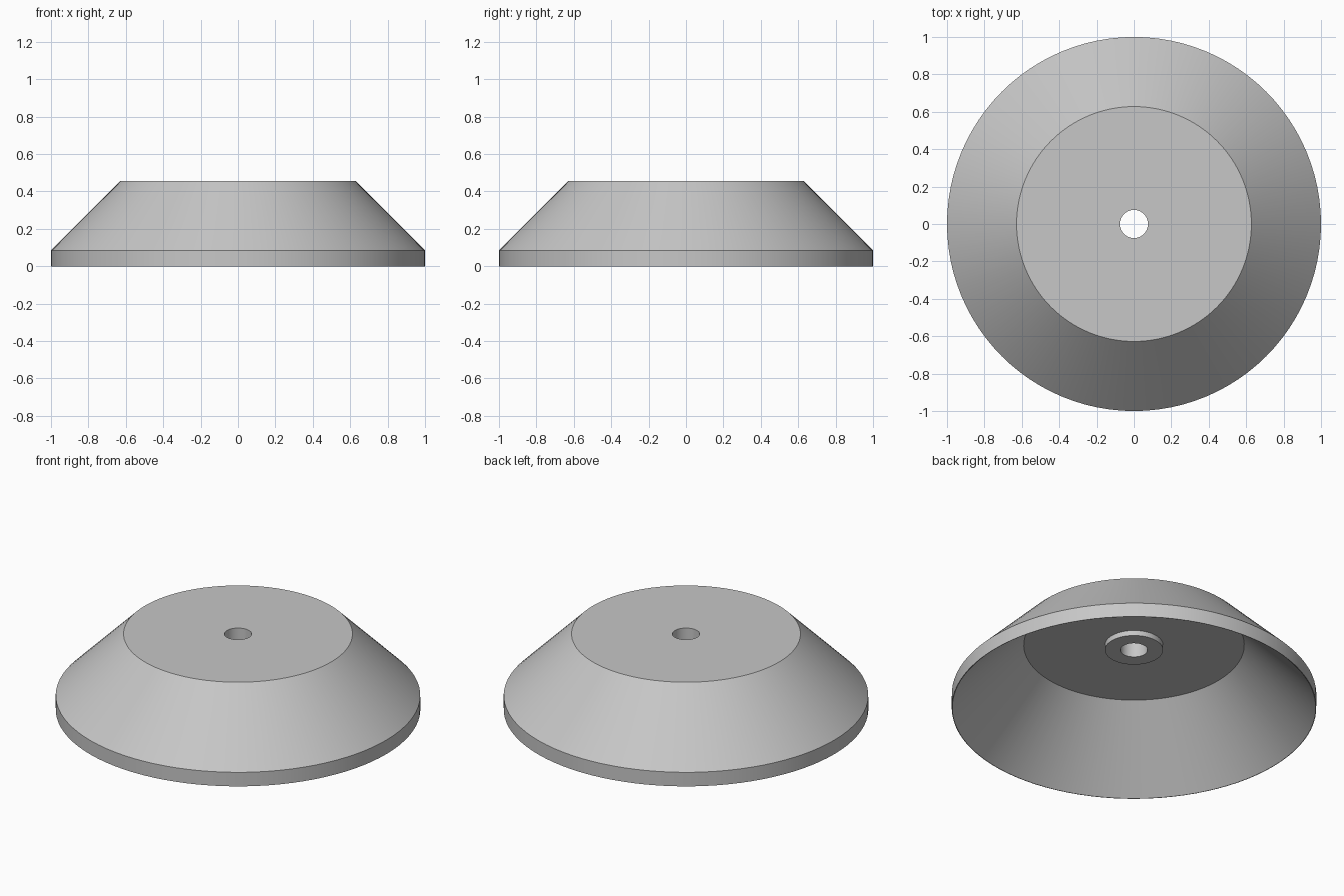
import bpy, bmesh, math

cube = bpy.data.objects.get("Cube")
if cube:
    bpy.data.objects.remove(cube, do_unlink=True)

SEGMENTS = 96

# Plain grey material
grey = bpy.data.materials.new("light_grey")
grey.use_nodes = True
colour = (0.57, 0.57, 0.57, 1)
grey.diffuse_color = colour
grey.node_tree.nodes["Principled BSDF"].inputs["Base Color"].default_value = colour


def lathe(name, profile):
    """Revolve a closed (radius, height) profile around z."""
    bm = bmesh.new()
    rings = []
    for i in range(SEGMENTS):
        a = 2 * math.pi * i / SEGMENTS
        rings.append([bm.verts.new((r * math.cos(a), r * math.sin(a), z)) for r, z in profile])
    n = len(profile)
    for i in range(SEGMENTS):
        here, there = rings[i], rings[(i + 1) % SEGMENTS]
        for j in range(n):
            k = (j + 1) % n
            bm.faces.new((here[j], there[j], there[k], here[k]))
    bmesh.ops.recalc_face_normals(bm, faces=bm.faces)
    mesh = bpy.data.meshes.new(name)
    bm.to_mesh(mesh)
    bm.free()
    mesh.materials.append(grey)
    obj = bpy.data.objects.new(name, mesh)
    bpy.context.collection.objects.link(obj)
    bpy.ops.object.select_all(action="DESELECT")
    obj.select_set(True)
    bpy.context.view_layer.objects.active = obj
    bpy.ops.object.shade_smooth_by_angle(angle=math.radians(25))
    return obj


# Hollow conical shell with a vertical rim, a bored top and a boss beneath it
lathe("conical_shell", [
    (0.075, 0.457), (0.628, 0.457),   # flat top
    (1.0, 0.085), (1.0, 0.0),         # outer slope and rim
    (0.997, 0.0), (0.605, 0.397),     # knife edge and inner slope
    (0.16, 0.397), (0.16, 0.365),     # ceiling and boss wall
    (0.075, 0.365),                   # boss face, then the bore
])
